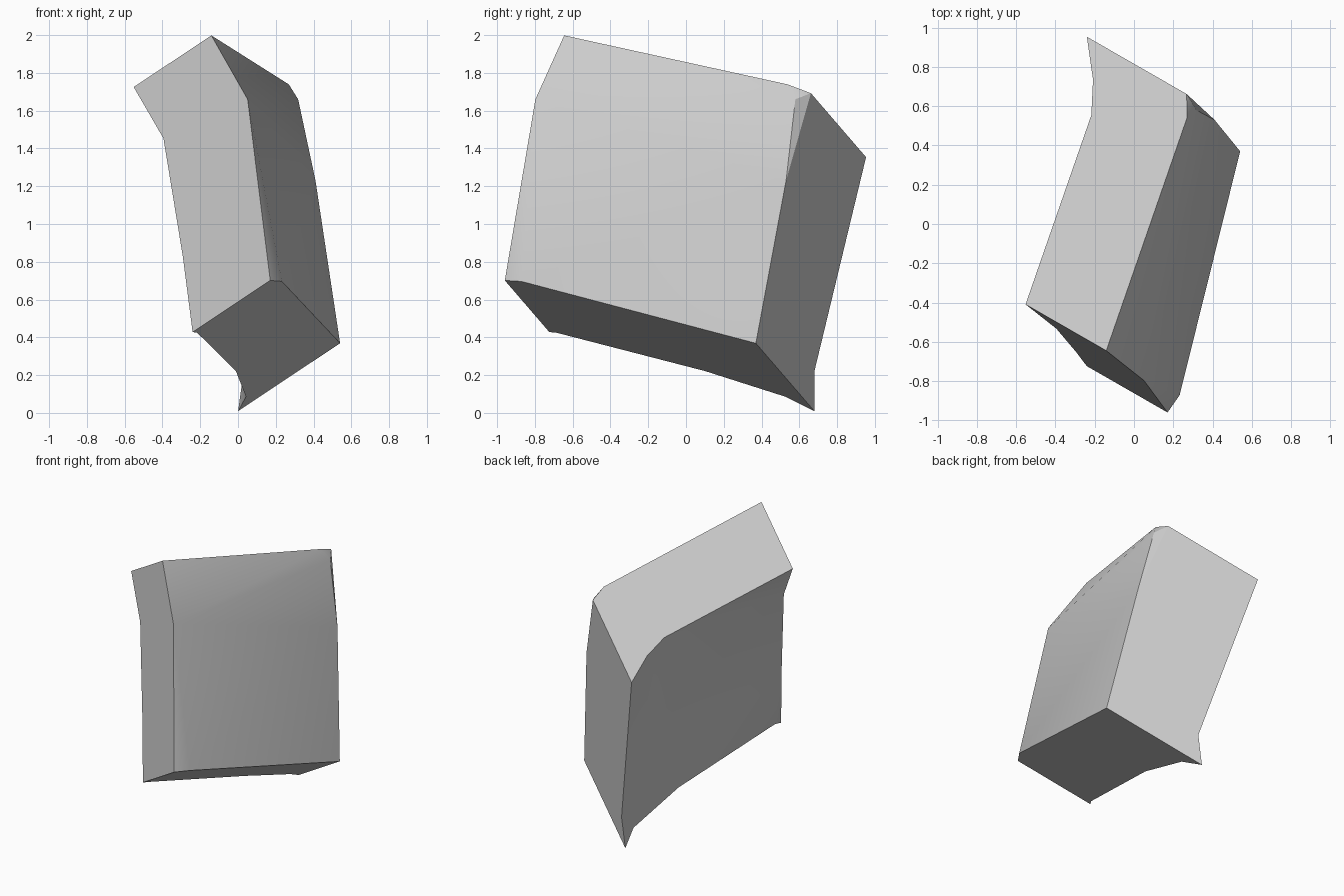
import bpy, bmesh, math
from mathutils import Vector
from mathutils.geometry import delaunay_2d_cdt

cube = bpy.data.objects.get("Cube")
if cube:
    bpy.data.objects.remove(cube, do_unlink=True)

# Tilted frame of the slab: length, height and thickness directions
thick = Vector((0.751, -0.431, 0.5)).normalized()
length = Vector((0.534, 0.843, -0.076)).normalized()
height = thick.cross(length)
SIDE = 1.342


def place(s, t, w):
    return length * (SIDE * s - 0.77) + height * (SIDE * t + 0.228) + thick * w


# Uneven faces: (along length, along height, thickness offset)
outer = [(0, 0, .892), (.08, 0, .898), (1, 0, .431), (1, .63, .695),
         (1, 1, .763), (.92, 1, .84), (0, 1, 1.171), (0, .69, 1.212),
         (.97, .945, .82)]
outer_ridges = [(7, 8), (7, 1), (8, 3), (8, 5)]

inner = [(0, 0, .345), (.03, 0, .347), (.62, 0, .059), (.917, 0, -.153),
         (1, 0, -.288), (1, .127, -.16), (1, 1, .086), (.87, 1, .252),
         (.75, 1, .355), (0, 1, .624), (0, .75, .66), (0, .29, .477),
         (.7, .45, .215)]
inner_ridges = [(10, 8), (3, 5)]

bm = bmesh.new()


def add_surface(points, ridges):
    """Triangulate one uneven face, keeping its ridges."""
    rim = len(points) - 1
    edges = [(i, (i + 1) % rim) for i in range(rim)] + ridges
    flat = [Vector(p[:2]) for p in points]
    _, _, faces, source, _, _ = delaunay_2d_cdt(flat, edges, [], 1, 1e-6)
    verts = [bm.verts.new(place(*p)) for p in points]
    for face in faces:
        bm.faces.new([verts[source[i][0]] for i in face])
    return verts


outer_verts = add_surface(outer, outer_ridges)
inner_verts = add_surface(inner, inner_ridges)


def rim_along(points, verts, axis, value):
    """Corner points lying on one side, in order."""
    found = [(p[1 - axis], v) for p, v in zip(points, verts) if p[axis] == value]
    return [v for _, v in sorted(found, key=lambda item: item[0])]


# Four flat sides joining the two faces
for axis in (0, 1):
    for value in (0, 1):
        near = rim_along(outer, outer_verts, axis, value)
        far = rim_along(inner, inner_verts, axis, value)
        bm.faces.new(near + far[::-1])

bmesh.ops.recalc_face_normals(bm, faces=bm.faces)
mesh = bpy.data.meshes.new("stone_slab")
bm.to_mesh(mesh)
bm.free()
slab = bpy.data.objects.new("stone_slab", mesh)
bpy.context.collection.objects.link(slab)

# Plain grey stone
grey = bpy.data.materials.new("light_grey")
grey.use_nodes = True
colour = (0.6, 0.6, 0.6, 1)
grey.diffuse_color = colour
grey.node_tree.nodes["Principled BSDF"].inputs["Base Color"].default_value = colour
mesh.materials.append(grey)

# Soft ridges, crisp outer borders
bpy.ops.object.select_all(action="DESELECT")
slab.select_set(True)
bpy.context.view_layer.objects.active = slab
bpy.ops.object.shade_smooth_by_angle(angle=math.radians(30))
